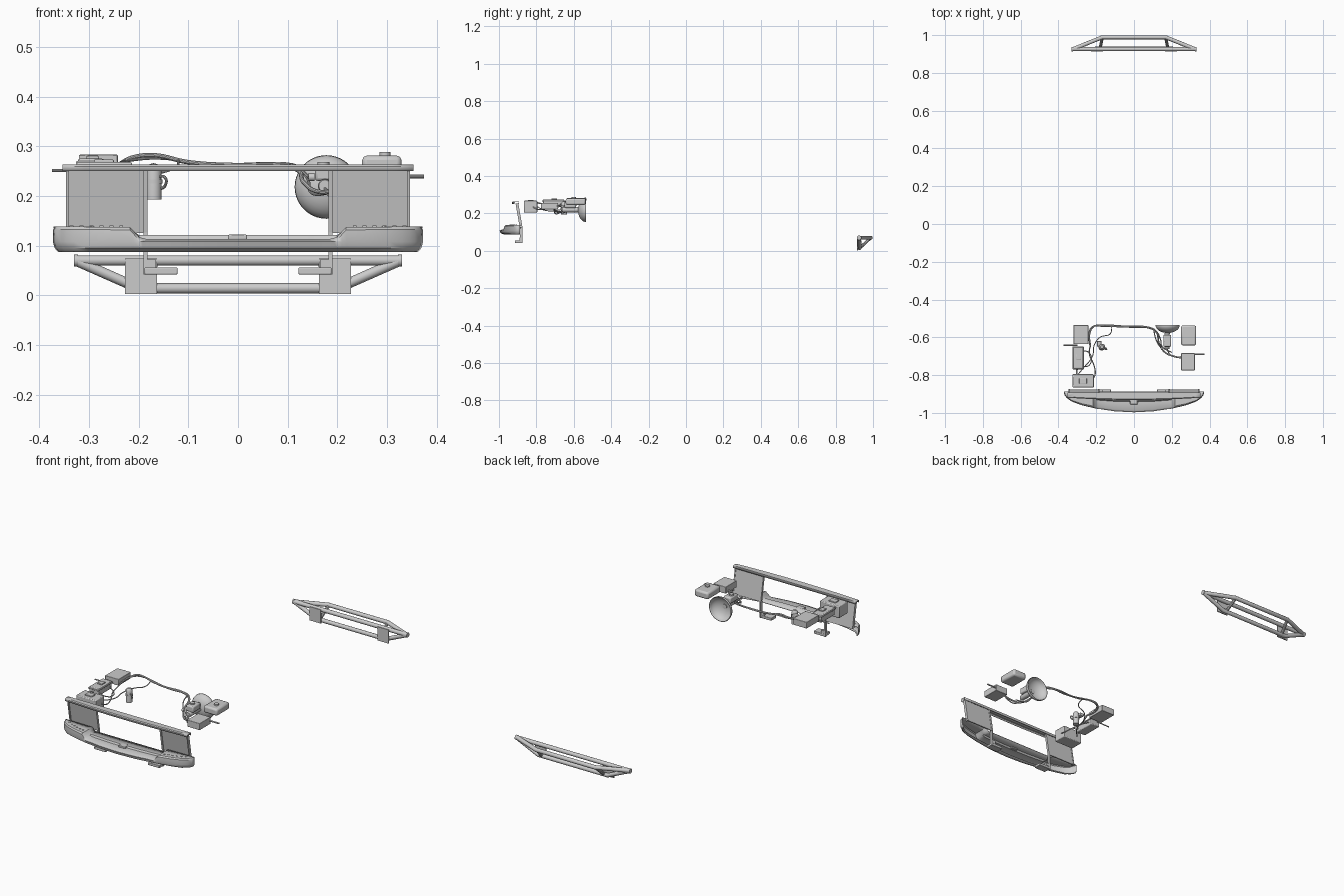
import bpy, bmesh, math
from mathutils import Vector

if "Cube" in bpy.data.objects:
    bpy.data.objects.remove(bpy.data.objects["Cube"])


def finish(ob, bevel=0, seg=2):
    bpy.ops.object.select_all(action='DESELECT')
    bpy.context.view_layer.objects.active = ob
    ob.select_set(True)
    if bevel:
        m = ob.modifiers.new("bevel", 'BEVEL')
        m.width, m.segments = bevel, seg
    bpy.ops.object.shade_smooth_by_angle(angle=math.radians(35))
    return ob


def from_bm(name, bm):
    bmesh.ops.recalc_face_normals(bm, faces=bm.faces)
    me = bpy.data.meshes.new(name)
    bm.to_mesh(me)
    bm.free()
    ob = bpy.data.objects.new(name, me)
    bpy.context.collection.objects.link(ob)
    return ob


def box(name, x, y, z, bevel=0, lean=0):
    """Box from ranges; lean shifts the upper corners along y."""
    bm = bmesh.new()
    bmesh.ops.create_cube(bm, size=1)
    for v in bm.verts:
        i = [int(c > 0) for c in v.co]
        v.co = (x[i[0]], y[i[1]] + lean * i[2], z[i[2]])
    return finish(from_bm(name, bm), bevel)


def lathe(name, profile, loc, axis='Z', n=32):
    """Revolve (radius, height) pairs about an axis through loc."""
    bm = bmesh.new()
    rings = []
    for r, h in profile:
        ring = []
        for k in range(n):
            a = 2 * math.pi * k / n
            u, w = r * math.cos(a), r * math.sin(a)
            p = {'Z': (u, w, h), 'Y': (u, h, w), 'X': (h, u, w)}[axis]
            ring.append(bm.verts.new(Vector(p) + Vector(loc)))
        rings.append(ring)
    for a, b in zip(rings, rings[1:]):
        for k in range(n):
            bm.faces.new((a[k], a[(k + 1) % n], b[(k + 1) % n], b[k]))
    bmesh.ops.remove_doubles(bm, verts=bm.verts, dist=1e-5)
    return finish(from_bm(name, bm))


def tube(name, pts, r, smooth=True, res=3):
    cu = bpy.data.curves.new(name, 'CURVE')
    cu.dimensions, cu.bevel_depth, cu.bevel_resolution = '3D', r, res
    cu.use_fill_caps, cu.resolution_u = True, 8
    if smooth:
        sp = cu.splines.new('BEZIER')
        sp.bezier_points.add(len(pts) - 1)
        for bp, p in zip(sp.bezier_points, pts):
            bp.co = p
            bp.handle_left_type = bp.handle_right_type = 'AUTO'
    else:
        sp = cu.splines.new('POLY')
        sp.points.add(len(pts) - 1)
        for q, p in zip(sp.points, pts):
            q.co = (*p, 1)
    ob = bpy.data.objects.new(name, cu)
    bpy.context.collection.objects.link(ob)
    bpy.ops.object.select_all(action='DESELECT')
    bpy.context.view_layer.objects.active = ob
    ob.select_set(True)
    bpy.ops.object.convert(target='MESH')
    return finish(bpy.context.object)


def sheet(name, sections, thick):
    bm = bmesh.new()
    rows = [[bm.verts.new(p) for p in s] for s in sections]
    for a, b in zip(rows, rows[1:]):
        for k in range(len(a) - 1):
            bm.faces.new((a[k], a[k + 1], b[k + 1], b[k]))
    ob = from_bm(name, bm)
    m = ob.modifiers.new("wall", 'SOLIDIFY')
    m.thickness, m.offset = thick, 0
    return finish(ob)


def interp(t, table):
    for (a, u), (b, v) in zip(table, table[1:]):
        if t <= b:
            return u + (v - u) * (t - a) / (b - a)
    return table[-1][1]


# Front bumper: bowed shell with a lowered middle
front = [(0, -.996), (.1, -.991), (.2, -.976), (.28, -.957), (.33, -.938),
         (.355, -.92), (.366, -.905), (.371, -.888)]
top = [(0, .112), (.185, .112), (.2, .116), (.218, .136), (.371, .137)]
half = [0, .05, .1, .15, .185, .192, .2, .209, .218, .25, .28, .305, .33, .345, .355, .366, .371]
sections = []
for x in [-h for h in half[:0:-1]] + half:
    a = abs(x)
    yf, zt = interp(a, front), interp(a, top)
    back = -.886
    step = max(0, .12 - zt)
    d = back - yf
    k = x / a if a else 0
    inset = .006 if a > .33 else 0
    sections.append([(x, back, zt + step), (x, back - d * .45, zt + step),
                     (x, back - d * .5, zt), (x - k * inset * .5, yf + d * .1, zt),
                     (x, yf + d * .02, zt - .005), (x, yf, .108),
                     (x - k * inset * .5, yf + d * .05, .096),
                     (x - k * inset * 1.5, yf + d * .2, .089),
                     (x - k * inset * 2, yf + d * .35, .089)])
sheet("front_bumper", sections, .003)
box("bumper_catch", (-.02, .018), (-.955, -.925), (.112, .122), .002)
for s in (-1, 1):
    for i in range(6):
        x = s * (.235 + .02 * i)
        y = interp(abs(x), front) + .028
        box("bumper_rivet", (x - .004, x + .004), (y - .003, y + .003), (.136, .14))

# Front frame: upper rail, lamp panels, posts and feet
rail = []
for i in range(-8, 9):
    x = .353 * i / 8
    y = -.93 + .012 * (i / 8) ** 2
    rail.append([(x, y, .25), (x, y, .259), (x, y + .004, .262), (x, -.893, .262), (x, -.893, .25)])
sheet("upper_rail", rail, .003)
for s in (-1, 1):
    def xr(a, b):
        return tuple(sorted((s * a, s * b)))
    box("lamp_panel", xr(.186, .343), (-.882, -.876), (.125, .252), lean=-.022)
    box("panel_edge", xr(.34, .346), (-.889, -.874), (.125, .252), lean=-.022)
    box("frame_post", xr(.182, .191), (-.886, -.874), (.125, .252), lean=-.022)
    box("lower_post", xr(.182, .19), (-.888, -.874), (.042, .126))
    box("post_foot", xr(.122, .188), (-.915, -.875), (.042, .056), .002)
    box("foot_tab", xr(.165, .188), (-.89, -.875), (.056, .072))

# Engine bay boxes
box("battery", (-.325, -.213), (-.866, -.795), (.205, .268), .004)
box("battery_cap", (-.29, -.25), (-.845, -.815), (.266, .273), .002)
box("fuse_box", (-.322, -.27), (-.765, -.652), (.235, .275), .004)
box("fuse_box_rim", (-.326, -.266), (-.769, -.648), (.264, .27), .002)
box("fuse_box_latch", (-.305, -.28), (-.72, -.69), (.274, .281), .002)
box("control_box", (-.32, -.242), (-.636, -.535), (.25, .283), .002)
box("fluid_tank", (.25, .329), (-.643, -.537), (.245, .281), .009, 0)
lathe("tank_cap", [(0, 0), (.011, 0), (.011, .008), (0, .008)], (.296, -.6, .28), n=20)
box("relay_box", (.25, .322), (-.775, -.684), (.222, .257), .002)
tube("right_pin", [(.315, -.689, .239), (.374, -.689, .239)], .004, False)
tube("left_pin", [(-.374, -.642, .251), (-.3, -.642, .252)], .003, False)

# Brake booster: open bowl with master cylinder
prof = [(.064 * math.sin(t * math.pi / 16), -.042 * math.cos(t * math.pi / 16)) for t in range(9)]
bowl = lathe("booster_bowl", prof, (.178, -.535, .218), 'Y', 40)
m = bowl.modifiers.new("wall", 'SOLIDIFY')
m.thickness = .003
lathe("booster_hub", [(0, 0), (.012, 0), (.012, .012), (0, .012)], (.178, -.582, .218), 'Y', 24)
lathe("master_cylinder", [(0, -.085), (.012, -.085), (.014, -.08), (.014, 0), (0, 0)],
      (.175, -.577, .22), 'Y', 24)
box("brake_reservoir", (.155, .197), (-.65, -.587), (.23, .262), .006)
lathe("reservoir_cap", [(0, 0), (.012, 0), (.012, .008), (0, .008)], (.172, -.62, .26), n=20)
lathe("cylinder_port", [(0, 0), (.008, 0), (.008, .012), (0, .012)], (.142, -.66, .238), 'X', 16)

# Round canister with domed top and side clamp
lathe("canister", [(0, 0), (.016, 0), (.016, .055), (.014, .064), (.008, .071), (0, .073)],
      (-.17, -.652, .193), n=24)
lathe("canister_band", [(.016, 0), (.018, 0), (.018, .008), (.016, .008), (.016, 0)],
      (-.17, -.652, .225), n=24)
box("canister_bracket", (-.196, -.172), (-.648, -.62), (.236, .25), .003)
tube("canister_hose", [(-.165, -.655, .235), (-.148, -.665, .238), (-.146, -.66, .222), (-.16, -.65, .212)], .003)

# Hoses and wiring
tube("main_hose", [(-.232, -.65, .262), (-.232, -.56, .268), (-.21, -.54, .278), (-.17, -.54, .282),
                   (-.1, -.542, .268), (0, -.546, .262), (.08, -.55, .262), (.12, -.575, .252),
                   (.132, -.63, .228), (.165, -.68, .208), (.21, -.70, .215), (.26, -.71, .235)], .0045)
tube("cross_wire", [(-.24, -.6, .265), (-.215, -.545, .272), (-.16, -.536, .276), (-.05, -.54, .263),
                    (.06, -.543, .265), (.11, -.56, .262), (.14, -.61, .235), (.15, -.65, .205),
                    (.2, -.68, .21)], .003)
tube("battery_cable", [(-.232, -.64, .26), (-.236, -.69, .24), (-.215, -.74, .225), (-.205, -.79, .222),
                       (-.216, -.82, .235)], .003)
tube("canister_wire", [(-.12, -.545, .272), (-.125, -.58, .258), (-.18, -.6, .24), (-.21, -.64, .228),
                       (-.22, -.7, .215), (-.27, -.765, .22), (-.3, -.8, .24)], .0025)
tube("fuse_wire", [(-.268, -.67, .25), (-.24, -.68, .235), (-.225, -.71, .23), (-.24, -.75, .24),
                   (-.27, -.755, .25)], .0025)
tube("fuse_battery_link", [(-.3, -.76, .25), (-.303, -.785, .255), (-.3, -.81, .262)], .004)
tube("brake_line", [(.142, -.655, .238), (.125, -.63, .255), (.11, -.59, .263), (.105, -.555, .263)], .003)
tube("relay_wire", [(.175, -.66, .215), (.19, -.69, .198), (.225, -.705, .21), (.26, -.7, .23)], .003)

# Rear tubular bumper: upper loop, lower bar and struts
r = .0105
tube("rear_upper_back_tube", [(-.322, .926, .07), (-.17, .988, .07), (.17, .988, .07), (.322, .926, .07)],
     r, False, 4)
tube("rear_upper_front_tube", [(-.327, .926, .07), (.327, .926, .07)], r, False, 4)
tube("rear_lower_tube", [(-.322, .926, .068), (-.2, .928, .014), (.2, .928, .014), (.322, .926, .068)],
     r, False, 4)
for s in (-1, 1):
    tube("rear_strut", [(s * .18, .928, .014), (s * .168, .986, .068)], .008, False)
    box("rear_mount_plate", tuple(sorted((s * .163, s * .227))), (.913, .919), (.003, .074))
    lathe("rear_end_cap", [(0, -.004), (.012, -.004), (.012, .004), (0, .004)],
          (s * .326, .926, .07), 'X', 20)
